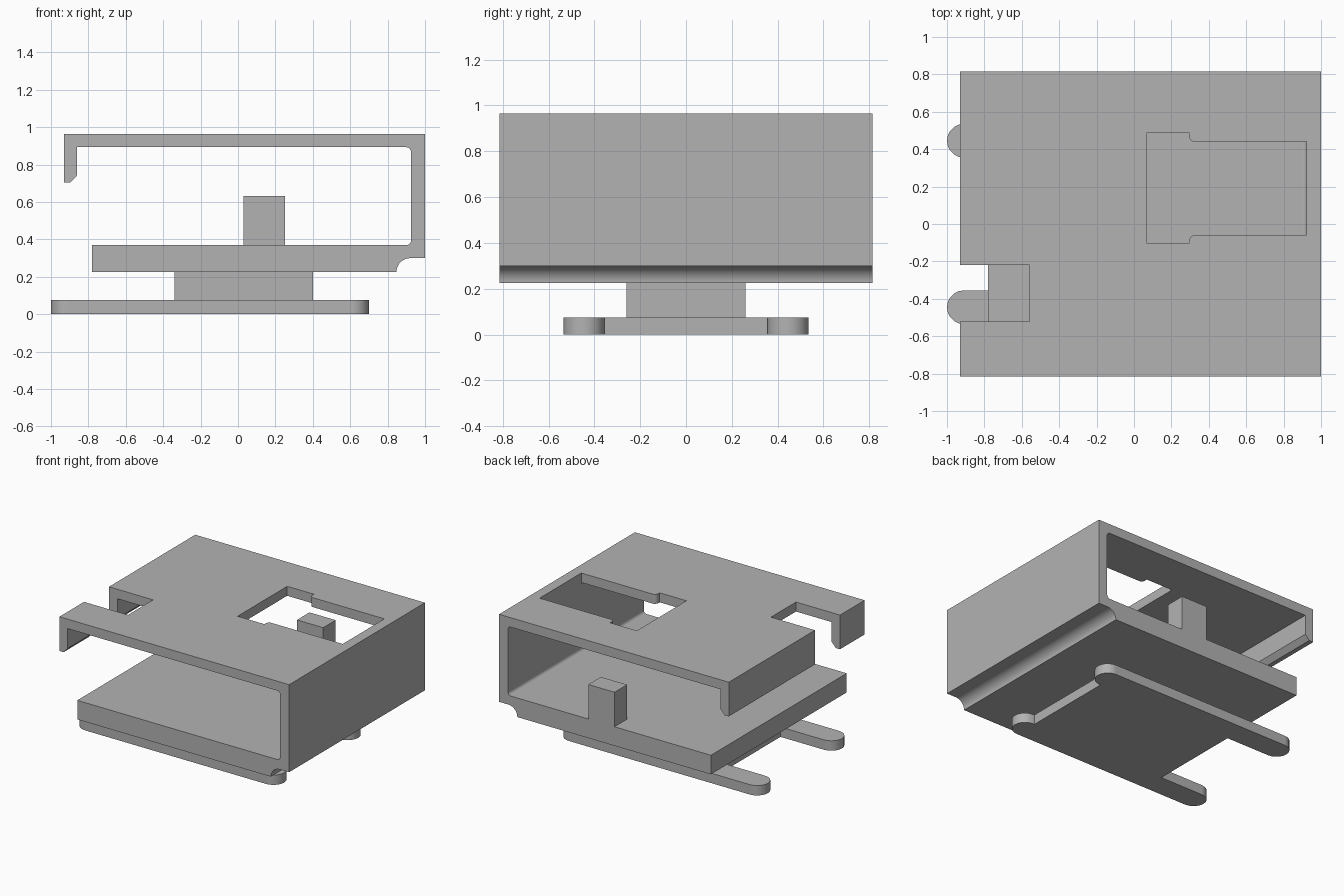
import bpy
import bmesh
from math import cos, sin, radians

default = bpy.data.objects.get("Cube")
if default:
    bpy.data.objects.remove(default, do_unlink=True)

grey = bpy.data.materials.new("plain grey")
grey.use_nodes = True
colour = (0.45, 0.45, 0.45, 1)
grey.diffuse_color = colour
grey.node_tree.nodes["Principled BSDF"].inputs["Base Color"].default_value = colour


def arc(cx, cy, r, start, end, steps=10):
    angles = [radians(start + (end - start) * i / steps) for i in range(steps + 1)]
    return [(cx + r * cos(a), cy + r * sin(a)) for a in angles]


def rectangle(x0, x1, y0, y1):
    return [(x0, y0), (x1, y0), (x1, y1), (x0, y1)]


def prism(name, outline, low, high, along="z"):
    """Extrude a flat outline along z, or an x-z outline along y."""
    bm = bmesh.new()
    place = (lambda p: (p[0], p[1], low)) if along == "z" else (lambda p: (p[0], low, p[1]))
    face = bm.faces.new([bm.verts.new(place(p)) for p in outline])
    grown = bmesh.ops.extrude_face_region(bm, geom=[face])["geom"]
    shift = (0, 0, high - low) if along == "z" else (0, high - low, 0)
    bmesh.ops.translate(bm, vec=shift, verts=[g for g in grown if isinstance(g, bmesh.types.BMVert)])
    bmesh.ops.recalc_face_normals(bm, faces=bm.faces)
    mesh = bpy.data.meshes.new(name)
    bm.to_mesh(mesh)
    bm.free()
    mesh.materials.append(grey)
    obj = bpy.data.objects.new(name, mesh)
    bpy.context.collection.objects.link(obj)
    return obj


def select(obj):
    bpy.ops.object.select_all(action="DESELECT")
    obj.select_set(True)
    bpy.context.view_layer.objects.active = obj


def cut(obj, cutter):
    mod = obj.modifiers.new("cut", "BOOLEAN")
    mod.operation = "DIFFERENCE"
    mod.solver = "EXACT"
    mod.object = cutter
    select(obj)
    bpy.ops.object.modifier_apply(modifier=mod.name)
    bpy.data.objects.remove(cutter, do_unlink=True)


def smooth(obj):
    select(obj)
    bpy.ops.object.shade_smooth_by_angle(angle=radians(30))
    mod = obj.modifiers.new("even shading", "WEIGHTED_NORMAL")
    mod.keep_sharp = True


# Folded bracket: lower slab, side wall, roof and hooked lip
profile = [(-0.78, 0.225)]
profile += arc(0.922, 0.225, 0.075, 180, 90)
profile += [(1, 0.3), (1, 0.965), (-0.93, 0.965), (-0.93, 0.705), (-0.895, 0.705),
            (-0.86, 0.743), (-0.86, 0.893)]
profile += arc(0.9, 0.868, 0.025, 90, 0, 6)
profile += arc(0.9, 0.395, 0.025, 0, -90, 6)
profile += [(-0.78, 0.37)]
bracket = prism("folded_bracket", profile, -0.815, 0.815, "y")

# Notch through roof and lip
cut(bracket, prism("notch_cutter", rectangle(-1.1, -0.56, -0.52, -0.22), 0.6, 1.1))

# Stepped window in the roof with rounded shoulders
window = [(0.07, -0.105), (0.295, -0.105)]
window += arc(0.325, -0.09, 0.03, 180, 90, 6)
window += [(0.922, -0.06), (0.922, 0.44)]
window += arc(0.325, 0.47, 0.03, 270, 180, 6)
window += [(0.295, 0.49), (0.07, 0.49)]
cut(bracket, prism("window_cutter", window, 0.8, 1.1))
smooth(bracket)

# Stop post at the back edge of the slab
prism("stop_post", rectangle(0.03, 0.25, 0.665, 0.815), 0.37, 0.632)

# Spacer block between slab and foot plate
prism("spacer_block", rectangle(-0.34, 0.4, -0.26, 0.26), 0.075, 0.225)

# Foot plate with rounded prongs, long on one end and short on the other
r = 0.09
half = [(0.6, 0.355)] + arc(0.61, 0.445, r, -90, 90)
half += arc(-0.91, 0.445, r, 90, 270) + [(-0.545, 0.355)]
foot = half + [(x, -y) for x, y in reversed(half)]
smooth(prism("foot_plate", foot, 0, 0.075))
